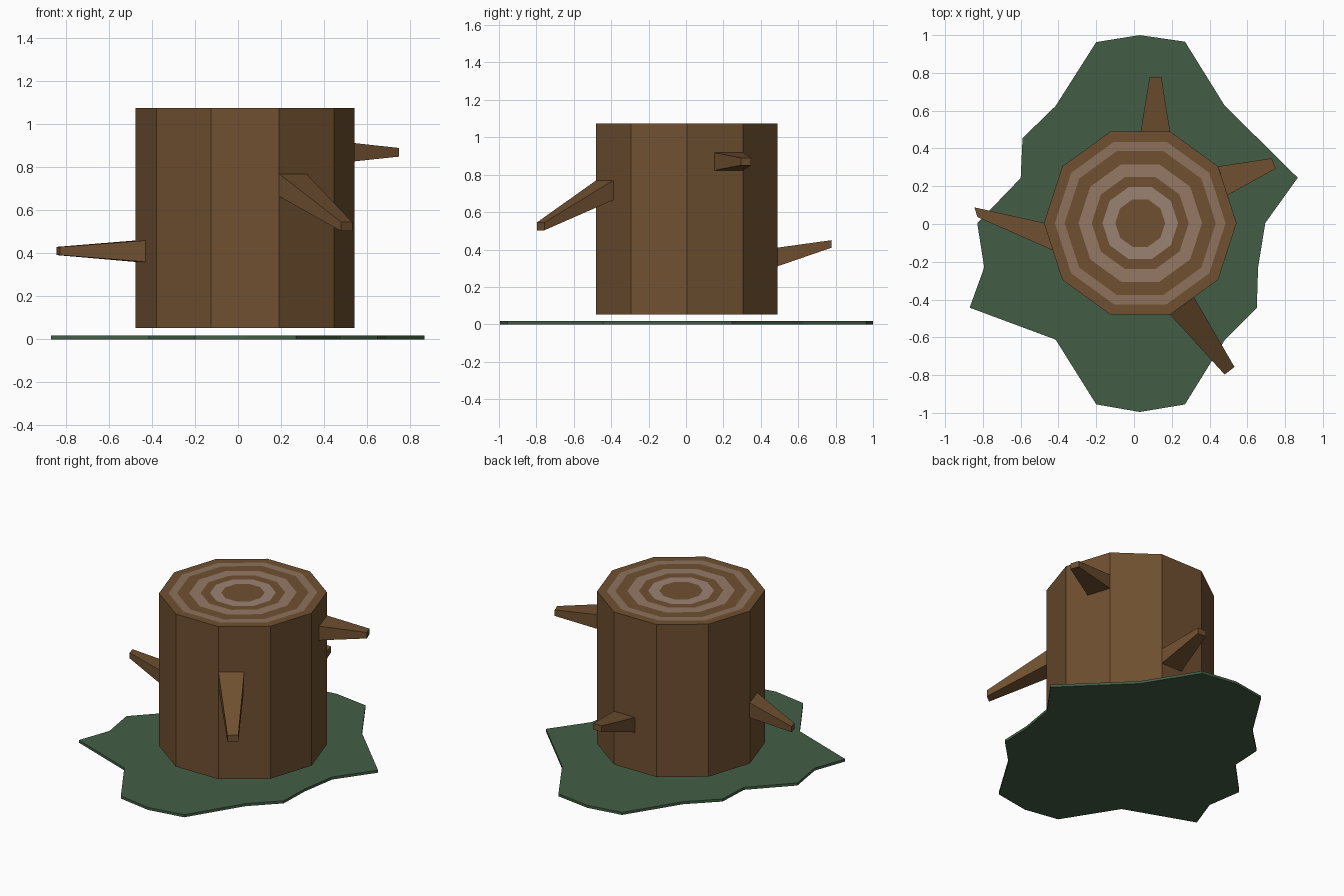
import bpy, bmesh
from math import cos, sin, radians
from mathutils import Vector

if "Cube" in bpy.data.objects:
    bpy.data.objects.remove(bpy.data.objects["Cube"])


def material(name, rgb):
    m = bpy.data.materials.new(name)
    m.diffuse_color = (*rgb, 1)
    m.use_nodes = True
    m.node_tree.nodes["Principled BSDF"].inputs["Base Color"].default_value = m.diffuse_color
    return m


bark = material("bark_brown", (0.16, 0.08, 0.03))
moss = material("moss_green", (0.055, 0.11, 0.06))
ring_mats = [material("outer_ring", (0.27, 0.165, 0.105)),
             material("middle_ring", (0.30, 0.19, 0.13)),
             material("inner_ring", (0.33, 0.225, 0.17))]


def finish(bm, name, mats):
    bmesh.ops.recalc_face_normals(bm, faces=bm.faces)
    mesh = bpy.data.meshes.new(name)
    bm.to_mesh(mesh)
    bm.free()
    for m in mats:
        mesh.materials.append(m)
    obj = bpy.data.objects.new(name, mesh)
    bpy.context.collection.objects.link(obj)
    return obj


# Ten-sided trunk whose top is stepped inward into coloured growth rings
CX, CY, R, Z0, Z1 = 0.033, 0.005, 0.51, 0.053, 1.075
bm = bmesh.new()


def decagon(r, z):
    return [bm.verts.new((CX + r * cos(radians(36 * i)), CY + r * sin(radians(36 * i)), z))
            for i in range(10)]


def bridge(a, b, mat):
    for i in range(10):
        j = (i + 1) % 10
        bm.faces.new((a[i], a[j], b[j], b[i])).material_index = mat


loop = decagon(R, Z0)
bm.faces.new(loop[::-1])
top = decagon(R, Z1)
bridge(loop, top, 0)
for r, mat in [(0.452, 0), (0.40, 1), (0.327, 0), (0.257, 2), (0.2, 0), (0.132, 3)]:
    inner = decagon(r, Z1)
    bridge(top, inner, mat)
    top = inner
bm.faces.new(top)
finish(bm, "trunk", [bark] + ring_mats)


# Tapered branch stubs: base edge, base heights, tip edge, tip heights
def branch(name, base, bz, tip, tz):
    bm = bmesh.new()
    ends = []
    for (p, q), (lo, hi) in ((base, bz), (tip, tz)):
        ends.append([bm.verts.new((*v, z)) for v, z in
                     ((p, lo), (q, lo), (q, hi), (p, hi))])
    a, b = ends
    bm.faces.new(a)
    bm.faces.new(b)
    for i in range(4):
        j = (i + 1) % 4
        bm.faces.new((a[i], a[j], b[j], b[i]))
    finish(bm, name, [bark])


branch("front_branch", ((0.191, -0.48), (0.318, -0.388)), (0.665, 0.77),
       ((0.48, -0.797), (0.532, -0.757)), (0.503, 0.545))
branch("right_branch", ((0.495, 0.152), (0.446, 0.305)), (0.823, 0.918),
       ((0.75, 0.293), (0.73, 0.348)), (0.85, 0.89))
branch("back_branch", ((0.035, 0.489), (0.191, 0.489)), (0.31, 0.41),
       ((0.083, 0.778), (0.145, 0.778)), (0.41, 0.45))
branch("left_branch", ((-0.476, 0.006), (-0.43, -0.14)), (0.36, 0.46),
       ((-0.845, 0.088), (-0.829, 0.037)), (0.392, 0.43))

# Irregular thin patch of moss under the trunk
outline = [(0.03, 1.0), (-0.2, 0.963), (-0.415, 0.625), (-0.59, 0.455), (-0.6, 0.243),
           (-0.83, 0.005), (-0.793, -0.23), (-0.87, -0.443), (-0.415, -0.612),
           (-0.2, -0.955), (0.03, -0.995), (0.27, -0.955), (0.48, -0.615),
           (0.65, -0.445), (0.657, -0.23), (0.695, 0.005), (0.867, 0.245),
           (0.48, 0.627), (0.27, 0.965)]
bm = bmesh.new()
face = bm.faces.new([bm.verts.new((x, y, 0)) for x, y in outline])
ext = bmesh.ops.extrude_face_region(bm, geom=[face], use_keep_orig=True)
bmesh.ops.translate(bm, vec=Vector((0, 0, 0.017)),
                    verts=[g for g in ext["geom"] if isinstance(g, bmesh.types.BMVert)])
finish(bm, "moss_patch", [moss])
